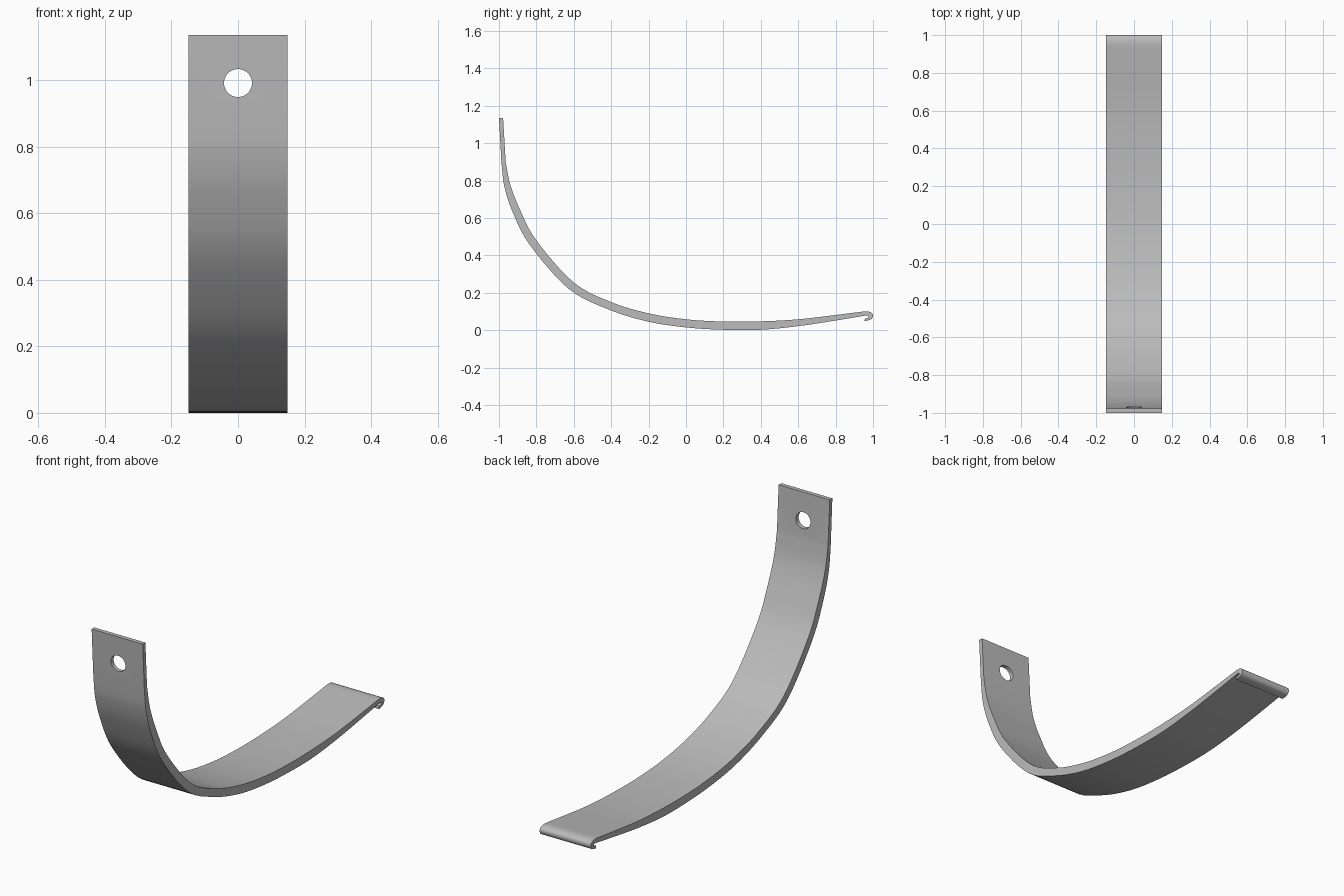
import bpy, bmesh, math
from mathutils import Vector

cube = bpy.data.objects.get("Cube")
if cube:
    bpy.data.objects.remove(cube, do_unlink=True)

HALF_WIDTH = 0.148

# One grey metal for the whole strap
metal = bpy.data.materials.new("grey_metal")
metal.use_nodes = True
grey = (0.5, 0.5, 0.5, 1)
metal.diffuse_color = grey
metal.node_tree.nodes["Principled BSDF"].inputs["Base Color"].default_value = grey

# Side profile stations: (outer y, outer z, inner y, inner z)
straight = [(-1, 1.135, -0.978, 1.135)]
bend = [
    (-0.987, 0.9, -0.964, 0.9),
    (-0.972, 0.772, -0.94, 0.78),
    (-0.928, 0.634, -0.89, 0.65),
    (-0.834, 0.454, -0.8, 0.48),
    (-0.626, 0.22, -0.6, 0.255),
    (-0.417, 0.112, -0.4, 0.15),
    (-0.209, 0.047, -0.2, 0.09),
    (-0.004, 0.015, 0, 0.058),
    (0.2, 0.002, 0.2, 0.046),
    (0.4, 0.002, 0.398, 0.047),
    (0.604, 0.022, 0.6, 0.058),
    (0.804, 0.052, 0.8, 0.081),
    (0.955, 0.077, 0.95, 0.1),
]
# Small lip curling under the far end
lip = [
    (0.966, 0.078, 0.974, 0.1),
    (0.974, 0.075, 0.994, 0.092),
    (0.975, 0.07, 1.0, 0.076),
    (0.97, 0.065, 0.99, 0.058),
    (0.956, 0.062, 0.955, 0.048),
]


def smooth_path(points, steps):
    """Catmull-Rom interpolation through the stations."""
    pts = [Vector(p) for p in points]
    pts = [2 * pts[0] - pts[1]] + pts + [2 * pts[-1] - pts[-2]]
    path = []
    for a, b, c, d in zip(pts, pts[1:], pts[2:], pts[3:]):
        for i in range(steps):
            t = i / steps
            path.append(0.5 * (2 * b + (c - a) * t + (2 * a - 5 * b + 4 * c - d) * t * t
                               + (3 * b - a - 3 * c + d) * t ** 3))
    return path + [pts[-2]]


stations = [Vector(s) for s in straight] + smooth_path(bend, 6) + smooth_path(lip, 4)

# Sweep a rectangular section along the profile
bm = bmesh.new()
rings = []
for oy, oz, iy, iz in stations:
    rings.append([bm.verts.new(co) for co in (
        (-HALF_WIDTH, oy, oz), (HALF_WIDTH, oy, oz),
        (HALF_WIDTH, iy, iz), (-HALF_WIDTH, iy, iz))])
for r, s in zip(rings, rings[1:]):
    for i in range(4):
        j = (i + 1) % 4
        bm.faces.new((r[i], r[j], s[j], s[i]))
bm.faces.new(rings[0])
bm.faces.new(rings[-1])
bmesh.ops.recalc_face_normals(bm, faces=bm.faces)
mesh = bpy.data.meshes.new("curved_strap")
bm.to_mesh(mesh)
bm.free()
mesh.materials.append(metal)
strap = bpy.data.objects.new("curved_strap", mesh)
bpy.context.collection.objects.link(strap)

# Round mounting hole through the upright end
bpy.ops.mesh.primitive_cylinder_add(vertices=48, radius=0.042, depth=0.2,
                                    location=(0, -0.98, 0.991),
                                    rotation=(math.pi / 2, 0, 0))
cutter = bpy.context.object
cutter.name = "hole_cutter"
cutter.hide_render = True
cutter.data.materials.append(metal)
hole = strap.modifiers.new("mounting_hole", 'BOOLEAN')
hole.operation = 'DIFFERENCE'
hole.solver = 'EXACT'
hole.object = cutter

bpy.ops.object.select_all(action='DESELECT')
strap.select_set(True)
bpy.context.view_layer.objects.active = strap
bpy.ops.object.modifier_apply(modifier=hole.name)
bpy.data.objects.remove(cutter, do_unlink=True)
bpy.ops.object.shade_smooth_by_angle(angle=math.radians(30))
